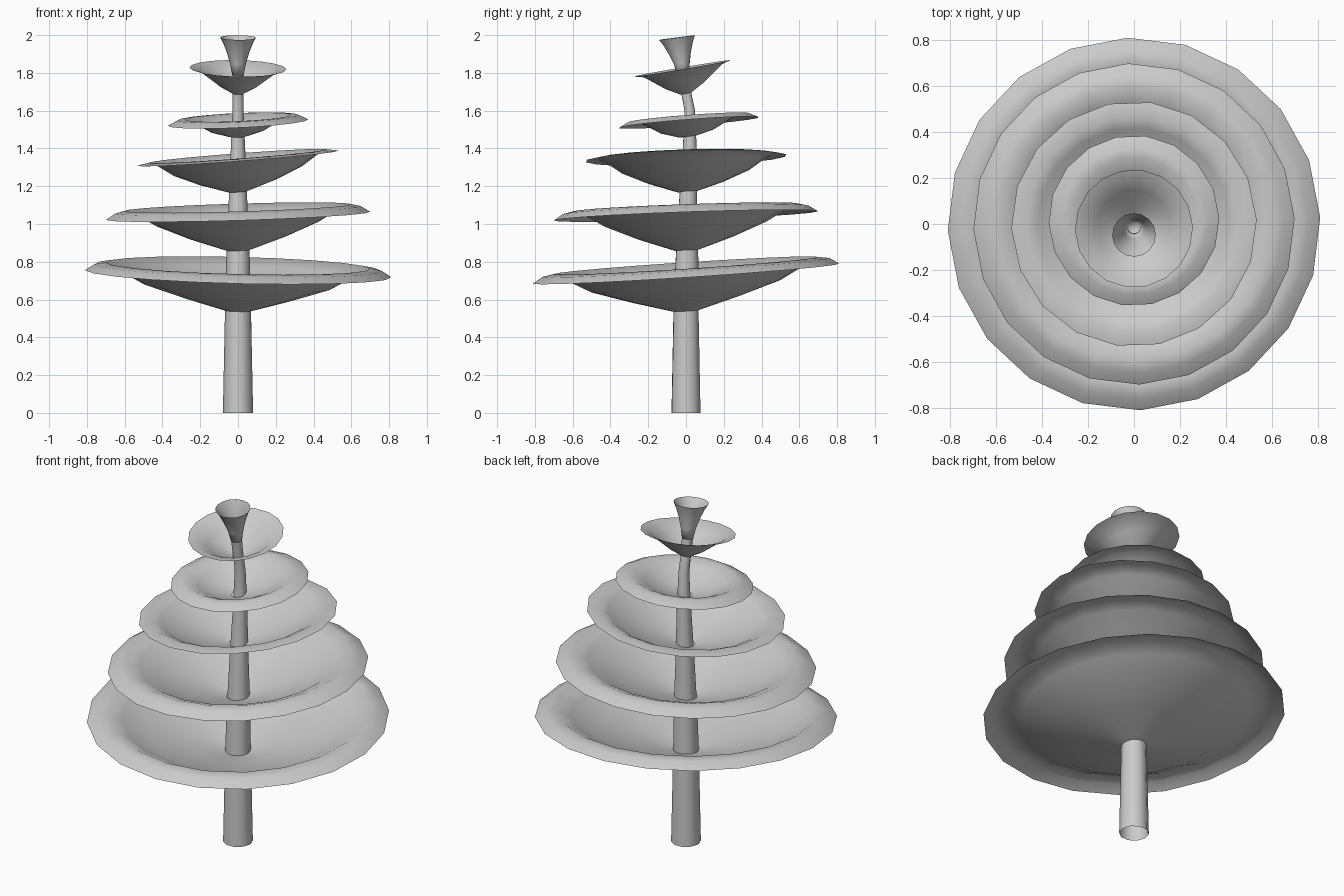
import bpy, bmesh
from math import sin, cos, pi, radians

if "Cube" in bpy.data.objects:
    bpy.data.objects.remove(bpy.data.objects["Cube"])


def loft(name, rings, sides, tilt=(0, 0), cap_bottom=False):
    """Sheet lofted through rings of (x, y, z, radius); tilt leans it by height slope."""
    bm = bmesh.new()
    loops = []
    for cx, cy, cz, r in rings:
        loop = []
        for i in range(sides):
            a = 2 * pi * i / sides + radians(2)
            dx, dy = r * cos(a), r * sin(a)
            loop.append(bm.verts.new((cx + dx, cy + dy, cz + tilt[0] * dx + tilt[1] * dy)))
        loops.append(loop)
    for lo, hi in zip(loops, loops[1:]):
        for i in range(sides):
            j = (i + 1) % sides
            bm.faces.new((lo[i], lo[j], hi[j], hi[i]))
    if cap_bottom:
        bm.faces.new(loops[0][::-1])
    for f in bm.faces:
        f.smooth = True
    mesh = bpy.data.meshes.new(name)
    bm.to_mesh(mesh)
    bm.free()
    ob = bpy.data.objects.new(name, mesh)
    bpy.context.collection.objects.link(ob)
    return ob


# Tapered hollow trunk, bending slightly near the top
loft("trunk", [(0, 0, 0, .08), (0, 0, .54, .069), (0, .005, .80, .063),
               (0, .01, 1.10, .05), (0, .02, 1.40, .038), (0, .02, 1.60, .029),
               (0, 0, 1.70, .028), (0, -.015, 1.80, .03)], 10)

# Dish-shaped tiers: (radius, z) profile, sides, x/y tilt, rim shift in y
tiers = [
    ([(.068, .54), (.28, .60), (.50, .67), (.62, .735), (.70, .78), (.76, .77), (.812, .737)],
     20, (-.025, .065), 0),
    ([(.06, .86), (.25, .925), (.43, 1.0), (.53, 1.06), (.60, 1.087), (.65, 1.075), (.70, 1.043)],
     20, (.03, .035), 0),
    ([(.048, 1.17), (.20, 1.22), (.34, 1.28), (.42, 1.335), (.47, 1.36), (.535, 1.348)],
     18, (.075, .03), 0),
    ([(.036, 1.46), (.14, 1.49), (.22, 1.535), (.28, 1.565), (.32, 1.563), (.372, 1.537)],
     18, (.045, .075), .015),
    ([(.028, 1.69), (.10, 1.73), (.16, 1.775), (.21, 1.812), (.257, 1.824)],
     18, (-.02, .17), -.02),
]
for n, (profile, sides, tilt, shift) in enumerate(tiers, 1):
    rings = [(0, shift * r / profile[-1][0], z, r) for r, z in profile]
    loft(f"foliage_tier_{n}", rings, sides, tilt)

# Flared cup at the tip
loft("top_cup", [(0, -.015, 1.79, .031), (0, -.022, 1.85, .042), (0, -.033, 1.91, .060),
                 (0, -.042, 1.96, .08), (0, -.048, 1.987, .095)], 16, (-.01, .13), True)
